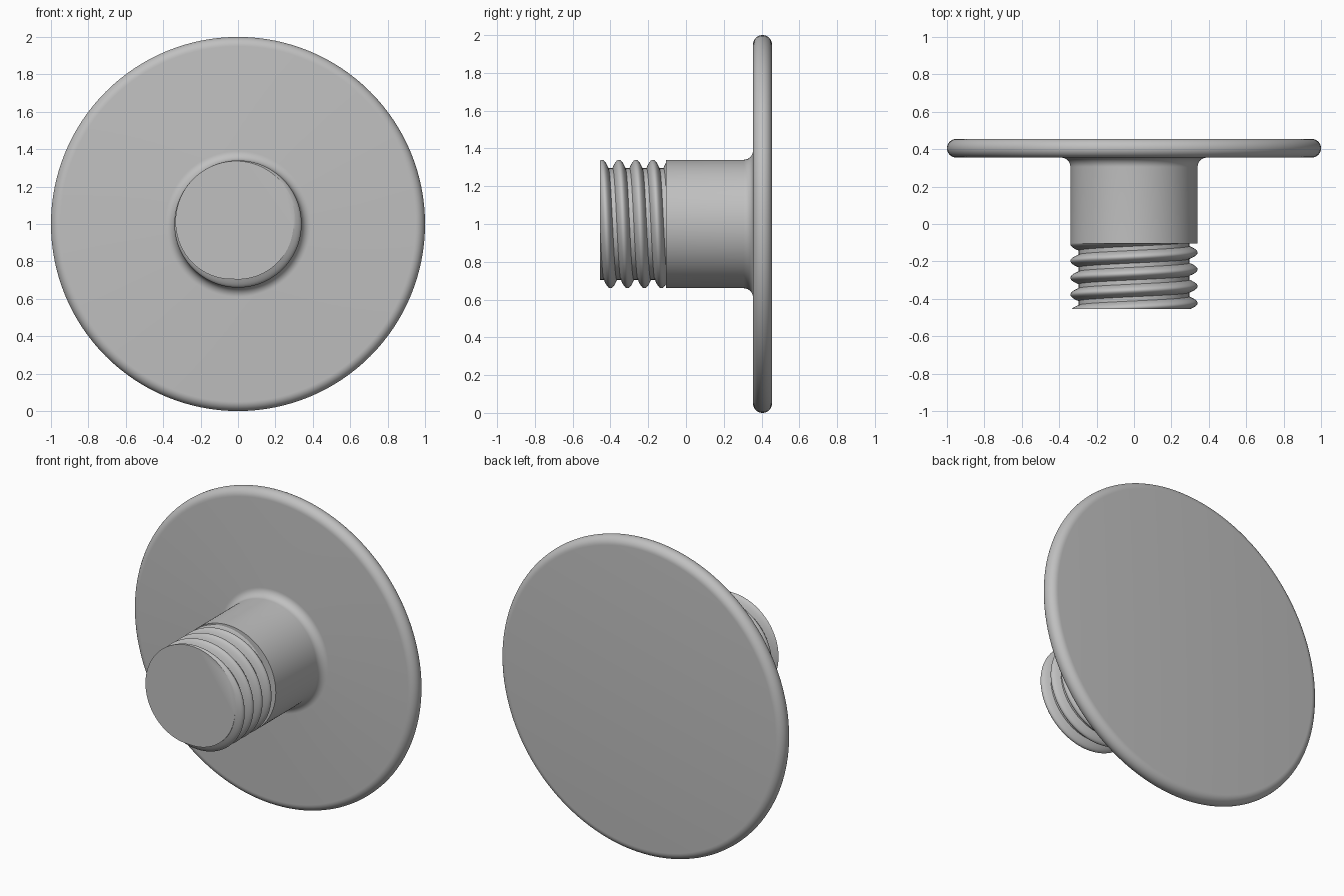
import bpy, bmesh
from math import pi, sin, cos, radians
from mathutils import Matrix, Vector

cube = bpy.data.objects.get("Cube")
if cube:
    bpy.data.objects.remove(cube, do_unlink=True)

CENTRE = Vector((0, 0, 1))
SEG = 128
SHAFT_R, ROOT_R = 0.34, 0.296
FRONT, SHOULDER = -0.455, -0.105
PITCH, CREST = 0.09, -0.445

grey = bpy.data.materials.new("plain grey")
grey.use_nodes = True
colour = (0.527, 0.527, 0.527, 1)
grey.diffuse_color = colour
grey.node_tree.nodes["Principled BSDF"].inputs["Base Color"].default_value = colour


def finish(name, bm):
    """Clean the mesh, shade it and link it as a named part."""
    bmesh.ops.remove_doubles(bm, verts=bm.verts, dist=1e-5)
    edges = [e for e in bm.edges if e.is_boundary]
    if edges:
        bmesh.ops.holes_fill(bm, edges=edges, sides=0)
    bmesh.ops.recalc_face_normals(bm, faces=bm.faces)
    mesh = bpy.data.meshes.new(name)
    bm.to_mesh(mesh)
    bm.free()
    mesh.materials.append(grey)
    obj = bpy.data.objects.new(name, mesh)
    bpy.context.collection.objects.link(obj)
    bpy.ops.object.select_all(action="DESELECT")
    obj.select_set(True)
    bpy.context.view_layer.objects.active = obj
    bpy.ops.object.shade_smooth_by_angle(angle=radians(32))


def arc(r, y, radius, start, end, steps=10):
    """Points (radius from axis, y) along a circular arc."""
    angles = [radians(start + (end - start) * i / steps) for i in range(steps + 1)]
    return [(r + radius * cos(a), y + radius * sin(a)) for a in angles]


# Round plate and smooth shaft, joined by a fillet and turned as one profile
profile = [(0, SHOULDER), (SHAFT_R, SHOULDER)]
profile += arc(0.39, 0.305, 0.05, 180, 90)
profile += arc(0.95, 0.405, 0.05, -90, 90, 16)
profile += [(0, 0.455)]
bm = bmesh.new()
verts = [bm.verts.new((r, y, 1)) for r, y in profile]
edges = [bm.edges.new(pair) for pair in zip(verts, verts[1:])]
bmesh.ops.spin(bm, geom=verts + edges, cent=CENTRE, axis=(0, 1, 0),
               angle=2 * pi, steps=SEG, use_merge=False)
finish("plate_and_shaft", bm)


# Helical thread: rows follow the helix and are trimmed flat at both ends
def thread_radius(y, turn):
    u = ((y - CREST) / PITCH - turn + 0.5) % 1 - 0.5
    return ROOT_R + (SHAFT_R - ROOT_R) * max(0, 1 - (u / 0.375) ** 2)


ROWS = 16
count = int((SHOULDER - FRONT) / PITCH + 3) * ROWS
bm = bmesh.new()
grid = []
for s in range(SEG + 1):
    turn = s / SEG
    a = 2 * pi * turn
    column = []
    for i in range(count):
        y = CREST + PITCH * (i / ROWS - 2 + turn)
        y = min(max(y, FRONT), SHOULDER)
        r = thread_radius(y, turn)
        column.append(bm.verts.new((r * sin(a), y, 1 + r * cos(a))))
    grid.append(column)
for left, right in zip(grid, grid[1:]):
    for i in range(count - 1):
        bm.faces.new((left[i], left[i + 1], right[i + 1], right[i]))
finish("threaded_end", bm)
